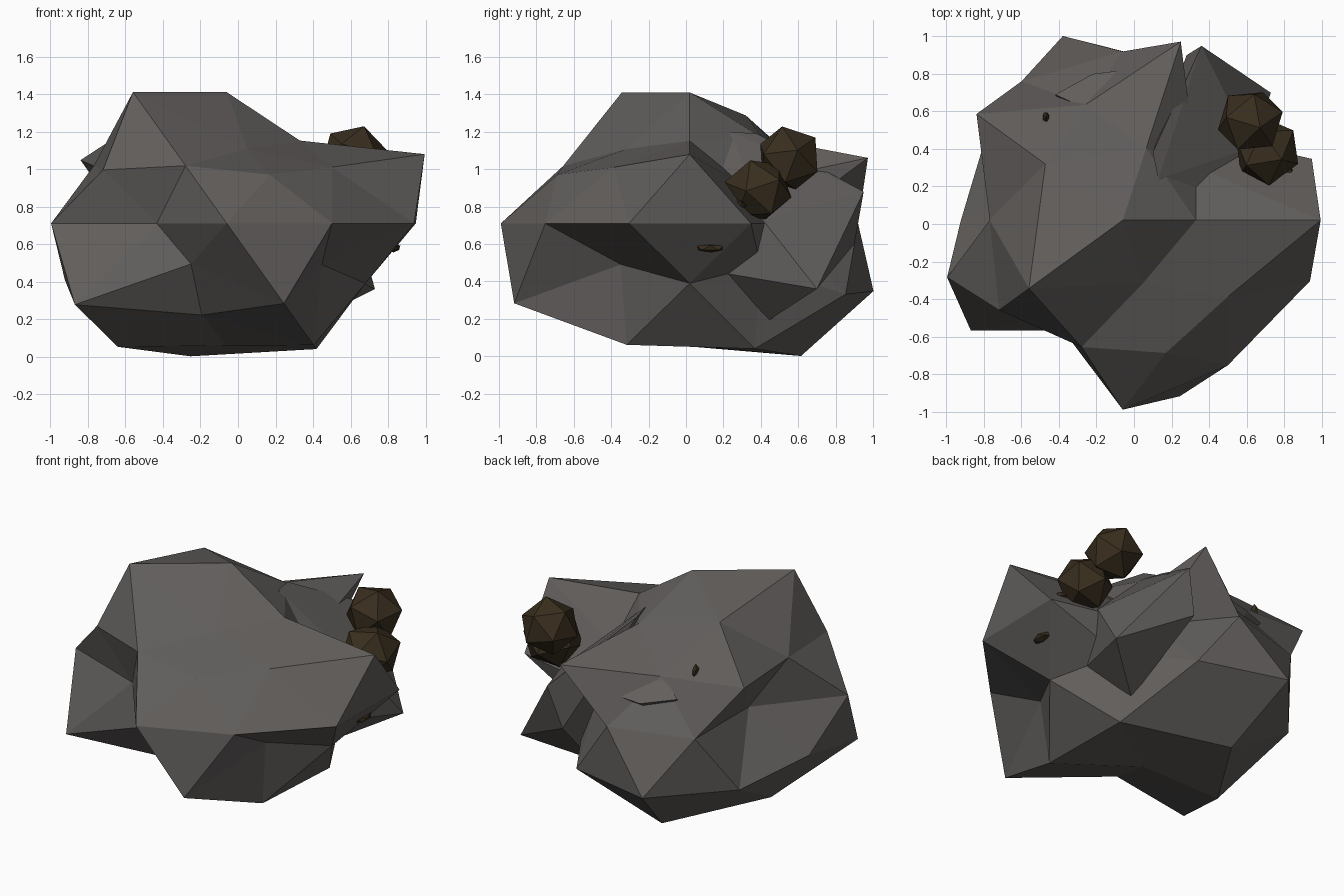
import bpy, bmesh, math
from mathutils import Vector

if "Cube" in bpy.data.objects:
    bpy.data.objects.remove(bpy.data.objects["Cube"])


def material(name, rgb):
    m = bpy.data.materials.new(name)
    m.diffuse_color = (*rgb, 1)
    m.use_nodes = True
    m.node_tree.nodes["Principled BSDF"].inputs["Base Color"].default_value = m.diffuse_color
    return m


STONE = material("dark grey stone", (0.120, 0.112, 0.107))
ORE = material("dark brown ore", (0.040, 0.027, 0.013))


def finish(bm, name, mat):
    bmesh.ops.recalc_face_normals(bm, faces=bm.faces)
    me = bpy.data.meshes.new(name)
    bm.to_mesh(me)
    bm.free()
    me.materials.append(mat)
    ob = bpy.data.objects.new(name, me)
    bpy.context.collection.objects.link(ob)
    return ob


def hull(name, points, mat):
    bm = bmesh.new()
    for p in points:
        bm.verts.new(p)
    bmesh.ops.convex_hull(bm, input=bm.verts[:])
    loose = [v for v in bm.verts if not v.link_faces]
    bmesh.ops.delete(bm, geom=loose, context='VERTS')
    return finish(bm, name, mat)


def nodule(name, centre, size, turn=(0, 0, 0)):
    bm = bmesh.new()
    bmesh.ops.create_icosphere(bm, subdivisions=1, radius=1)
    ob = finish(bm, name, ORE)
    ob.location, ob.scale, ob.rotation_euler = centre, size, turn
    return ob


# Main boulder: icosphere whose rings are pushed in and out, then flattened
# ring = (height on unit sphere, first angle, radii going round)
RINGS = [
    (1.0, 0, [1.0]),
    (0.85065, 0, [0.742, 0.77, 0.97, 1.176, 0.67]),
    (0.52573, 36, [0.57, 0.76, 0.834, 0.836, 0.815]),
    (0.44721, 0, [1.18, 1.12, 1.078, 0.912, 0.832]),
    (0.0, 18, [1.06, 0.59, 0.90, 0.917, 0.567, 0.985, 0.635, 1.01, 0.955, 1.05]),
    (-0.44721, 36, [0.72, 1.155, 0.965, 0.69, 0.70]),
    (-0.52573, 0, [0.87, 1.03, 1.03, 1.177, 1.16]),
    (-0.85065, 36, [1.125, 1.19, 1.105, 0.82, 1.09]),
    (-1.0, 0, [0.93]),
]
targets = []
for h, start, radii in RINGS:
    w = math.sqrt(max(0, 1 - h * h))
    for i, r in enumerate(radii):
        a = math.radians(start + i * 360 / len(radii))
        targets.append((Vector((w * math.cos(a), w * math.sin(a), h)), r))
bm = bmesh.new()
bmesh.ops.create_icosphere(bm, subdivisions=2, radius=1)
for v in bm.verts:
    d, r = max(targets, key=lambda t: t[0].dot(v.co))
    v.co = Vector((-0.06 + d.x * r, 0.02 + d.y * r, 0.71 + d.z * r * 0.7))
finish(bm, "boulder", STONE)

# Second rock filling the valley at the back right
hull("back_rock", [(0.36, 0.95, 0.88), (0.73, 0.70, 0.36), (0.13, 0.24, 1.20),
                   (0.10, 0.38, 1.19), (0.54, 0.17, 0.45), (0.39, 0.44, 0.19),
                   (0.28, 0.90, 0.60), (0.34, 0.19, 1.0), (0.63, 0.41, 0.73)], STONE)

# Small shard breaking through the back
hull("back_shard", [(-0.06, 0.82, 0.88), (-0.42, 0.69, 0.90), (-0.22, 0.60, 1.02),
                    (-0.22, 0.80, 0.86), (-0.25, 0.45, 0.6)], STONE)

# Ore nodules
nodule("upper_nodule", (0.62, 0.55, 1.06), (0.185, 0.18, 0.18), (0.3, 0.2, 0.4))
nodule("lower_nodule", (0.71, 0.385, 0.89), (0.19, 0.175, 0.18), (0.5, 0.1, 0.9))

# Ore chips just breaking the surface
nodule("right_chip", (0.83, 0.13, 0.58), (0.04, 0.085, 0.025))
nodule("back_chip", (-0.47, 0.57, 1.05), (0.02, 0.03, 0.055))
nodule("right_spur", (0.80, 0.28, 0.81), (0.06, 0.05, 0.025), (0, 0, -0.7))
